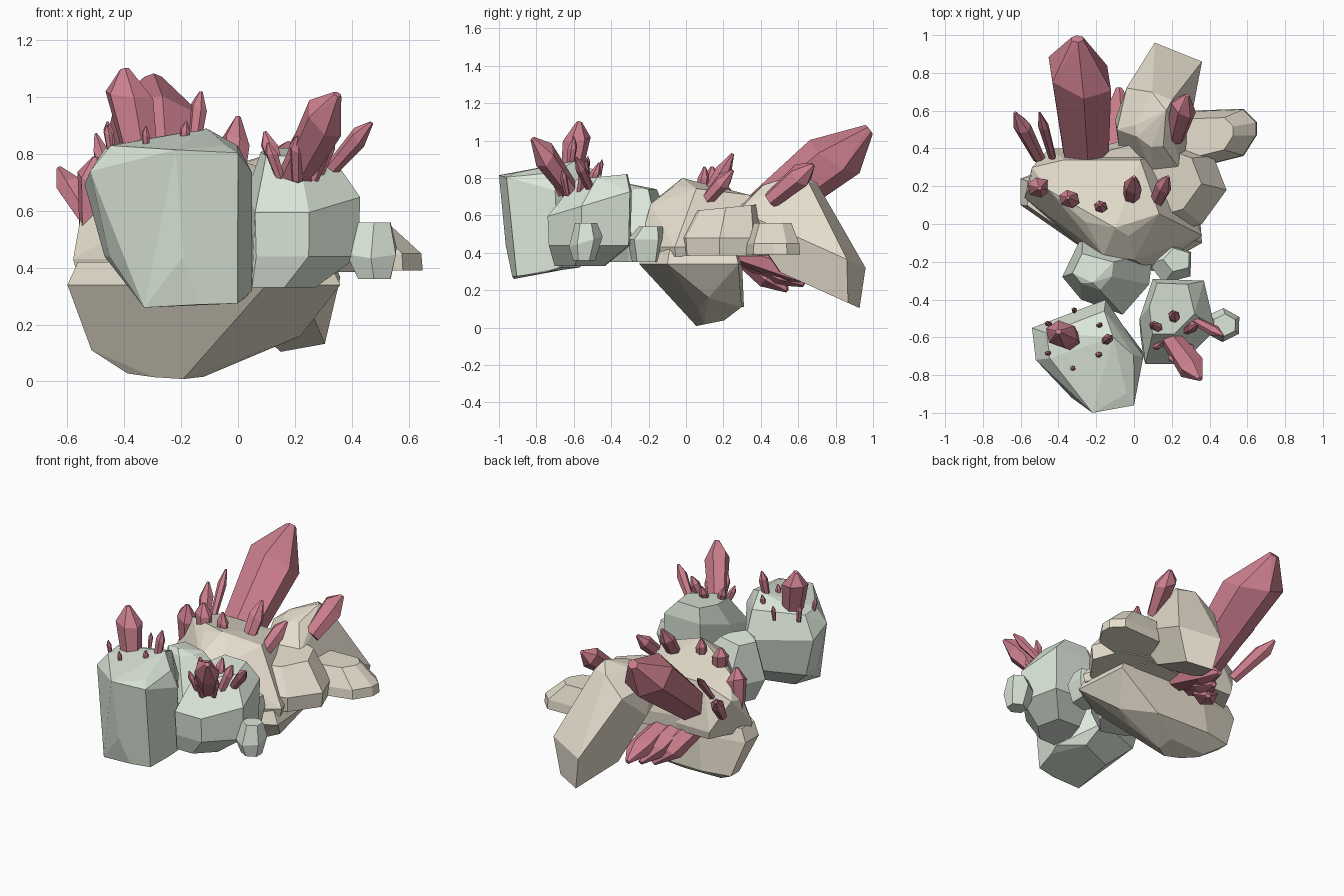
import bpy, bmesh, random
from math import pi, cos, sin
from mathutils import Vector

if "Cube" in bpy.data.objects:
    bpy.data.objects.remove(bpy.data.objects["Cube"])

random.seed(4)

def material(name, rgb):
    m = bpy.data.materials.new(name)
    m.diffuse_color = (*rgb, 1)
    m.use_nodes = True
    m.node_tree.nodes["Principled BSDF"].inputs["Base Color"].default_value = m.diffuse_color
    return m

GREEN = material("green_stone", (0.72, 0.80, 0.70))
TAN = material("tan_stone", (0.80, 0.74, 0.62))
PINK = material("pink_crystal", (0.60, 0.21, 0.27))

def hull_object(name, mat, points, flat):
    """Convex hull with nearly flat faces merged."""
    bm = bmesh.new()
    for p in points:
        bm.verts.new(p)
    bmesh.ops.convex_hull(bm, input=bm.verts)
    loose = [v for v in bm.verts if not v.link_faces]
    bmesh.ops.delete(bm, geom=loose, context='VERTS')
    bmesh.ops.dissolve_limit(bm, angle_limit=flat, verts=bm.verts, edges=bm.edges)
    bmesh.ops.recalc_face_normals(bm, faces=bm.faces)
    me = bpy.data.meshes.new(name)
    bm.to_mesh(me)
    bm.free()
    me.materials.append(mat)
    bpy.context.collection.objects.link(bpy.data.objects.new(name, me))

def layer(z, scale=1, dx=0, dy=0, tilt=0):
    """One level of a boulder: scaled, shifted copy of its outline, tilted along y."""
    return z, scale, dx, dy, tilt

def rock(name, mat, outline, *layers, peaks=()):
    c = sum((Vector(p) for p in outline), Vector((0, 0))) / len(outline)
    pts = list(peaks)
    for z, scale, dx, dy, tilt in layers:
        for p in outline:
            o = (Vector(p) - c) * scale + Vector((dx, dy))
            pts.append((c.x + o.x, c.y + o.y, z + tilt * o.y))
    hull_object(name, mat, pts, 0.13)

def ring(x, y, rx, ry, n, turn):
    return [(x + rx * cos(turn + 2 * pi * i / n), y + ry * sin(turn + 2 * pi * i / n))
            for i in range(n)]

def crystal(name, base, tip, r):
    """Six-sided crystal, narrow at the root, with a slanted chisel tip."""
    base, tip = Vector(base), Vector(tip)
    d = (tip - base).normalized()
    base = base - d * (r * 0.6 + 0.02)
    length = (tip - base).length
    side = d.cross(Vector((0, 1, 0.3))).normalized()
    up = side.cross(d)
    pts = []
    for t, k in ((0, 0.72), (0.72, 1), (1, 0.2)):
        for i in range(6):
            a = i * pi / 3 + 0.3
            slant = 0.4 * r * sin(a + 1) if t == 0.72 else 0
            pts.append(base + d * (length * t + slant)
                       + side * (r * k * cos(a)) + up * (r * k * 0.85 * sin(a)))
    hull_object(name, PINK, pts, 0.08)

def cluster(name, x, y, z, spread, count, height, lean):
    """Small crystals in a loose ring, leaning outwards."""
    for i, (px, py) in enumerate(ring(x, y, spread, spread, count, 0.5)):
        h = height * random.uniform(0.7, 1.3)
        out = Vector((px - x, py - y, 0)) * (lean * h / spread)
        base = Vector((px, py, z))
        crystal(f"{name}_{i + 1}", base, base + out + Vector((0, 0, h)), h * 0.22)

# Green boulders at the front
rock("green_boulder_left", GREEN,
     [(-.54, -.55), (-.52, -.72), (-.22, -1), (0, -.96), (.05, -.7), (-.15, -.4)],
     layer(.30, .6, .09, -.04, .14), layer(.44, .87, .03), layer(.74, tilt=-.27),
     layer(.83, .78, .01, .01), peaks=[(-.11, -.6, .89), (.05, -.68, .32), (-.33, -.92, .26)])
rock("green_boulder_right", GREEN,
     [(.03, -.5), (.06, -.74), (.25, -.74), (.43, -.56), (.37, -.3), (.1, -.29)],
     layer(.33, .6, -.07, -.05), layer(.44, .97), layer(.66, tilt=.3),
     layer(.8, .6, -.02, .07, .1))
rock("green_boulder_middle", GREEN,
     [(-.38, -.28), (-.27, -.05), (.1, -.15), (.08, -.32), (-.06, -.48), (-.28, -.4)],
     layer(.35, .7), layer(.5), layer(.74, .45, -.08, .02), peaks=[(-.22, -.31, .77)])
rock("green_pebble_side", GREEN, ring(.47, -.535, .1, .09, 6, .5),
     layer(.36, .65, .01, -.01), layer(.46, tilt=.3), layer(.56, .65, .01))
rock("green_pebble_middle", GREEN, ring(.2, -.21, .125, .11, 5, .6),
     layer(.35, .75), layer(.47), layer(.54, .6, .03, .02))

# Tan boulders at the back
rock("tan_boulder_main", TAN,
     [(-.6, .1), (-.27, -.13), (.1, -.25), (.36, -.1), (.33, .28), (-.3, .3), (-.6, .24)],
     layer(.01, .28, -.12, .08, .2), layer(.11, .62, -.09, .1), layer(.34), layer(.42, .92),
     peaks=[(.22, .12, .16)])
rock("tan_boulder_upper", TAN,
     [(-.58, .14), (-.27, -.13), (.1, -.25), (.36, -.06), (.2, .4), (-.45, .4)],
     layer(.38, .97), layer(.43), layer(.74, .62, -.05, .06, -.12),
     peaks=[(-.16, -.17, .68), (0, -.19, .66), (-.54, .3, .62), (-.55, .2, .6), (-.1, -.02, .80)])
rock("tan_slab", TAN,
     [(.25, -.03), (.36, 0), (.49, .18), (.42, .36), (.1, .48), (-.3, .38), (-.2, 0)],
     layer(.385, .97), layer(.48), layer(.64, .75, -.05, .03, .1))
rock("tan_boulder_back", TAN,
     [(-.1, .55), (-.08, .4), (.1, .27), (.25, .28), (.32, .6), (.36, .86), (.11, .96)],
     layer(.27, .62, .03, .12, -.45), layer(.5, tilt=-.45), layer(.77, .42, -.03, -.03, .05),
     peaks=[(-.09, .5, .69), (-.04, .72, .66), (.17, .6, .82)])
rock("tan_slab_side", TAN,
     [(.2, .36), (.38, .31), (.58, .36), (.65, .47), (.65, .54), (.58, .61), (.3, .6)],
     layer(.39), layer(.45, .97), layer(.56, .68, -.07))

# Tall crystals: back giant, crystals under the slab, left fringe, top, front boulders
crystal("crystal_giant", (-.26, .42, .62), (-.30, .98, 1.06), .178)
for i in range(3):
    crystal(f"crystal_under_{i + 1}", (-.28 + .09 * i, .3, .39),
            (-.14 + .03 * i, .54 + .09 * i, .20 + .03 * i), .085)
for i in range(2):
    crystal(f"crystal_left_{i + 1}", (-.52 + .08 * i, .38, .57 + .1 * i),
            (-.63 + .13 * i, .59, .75 + .12 * i), .05 - .02 * i)
crystal("crystal_left_upright", (-.51, .2, .56), (-.5, .19, .79), .065)
for i in range(2):
    crystal(f"crystal_ridge_left_{i + 1}", (-.33 + .16 * i, .12 - .04 * i, .70),
            (-.35 + .17 * i, .14 - .04 * i, .86), .055 - .018 * i)
for i in range(2):
    crystal(f"crystal_ridge_right_{i + 1}", (-.02 + .13 * i, .1, .67),
            (0 + .18 * i, .25, .93 - .09 * i), .05)
crystal("crystal_back_right", (.23, .5, .72), (.28, .68, .87), .075)
crystal("crystal_front_left", (-.35, -.61, .84), (-.40, -.57, 1.10), .085)
crystal("crystal_front_left_thin", (-.15, -.62, .86), (-.13, -.6, 1.02), .03)
crystal("crystal_front_right", (.22, -.64, .76), (.35, -.82, 1.01), .08)
crystal("crystal_front_right_side", (.34, -.52, .76), (.47, -.59, .91), .035)

# Small crystals around the tall ones
cluster("crystal_small_left", -.32, -.61, .83, .15, 6, .09, .15)
cluster("crystal_small_right", .21, -.6, .74, .08, 6, .12, .4)
